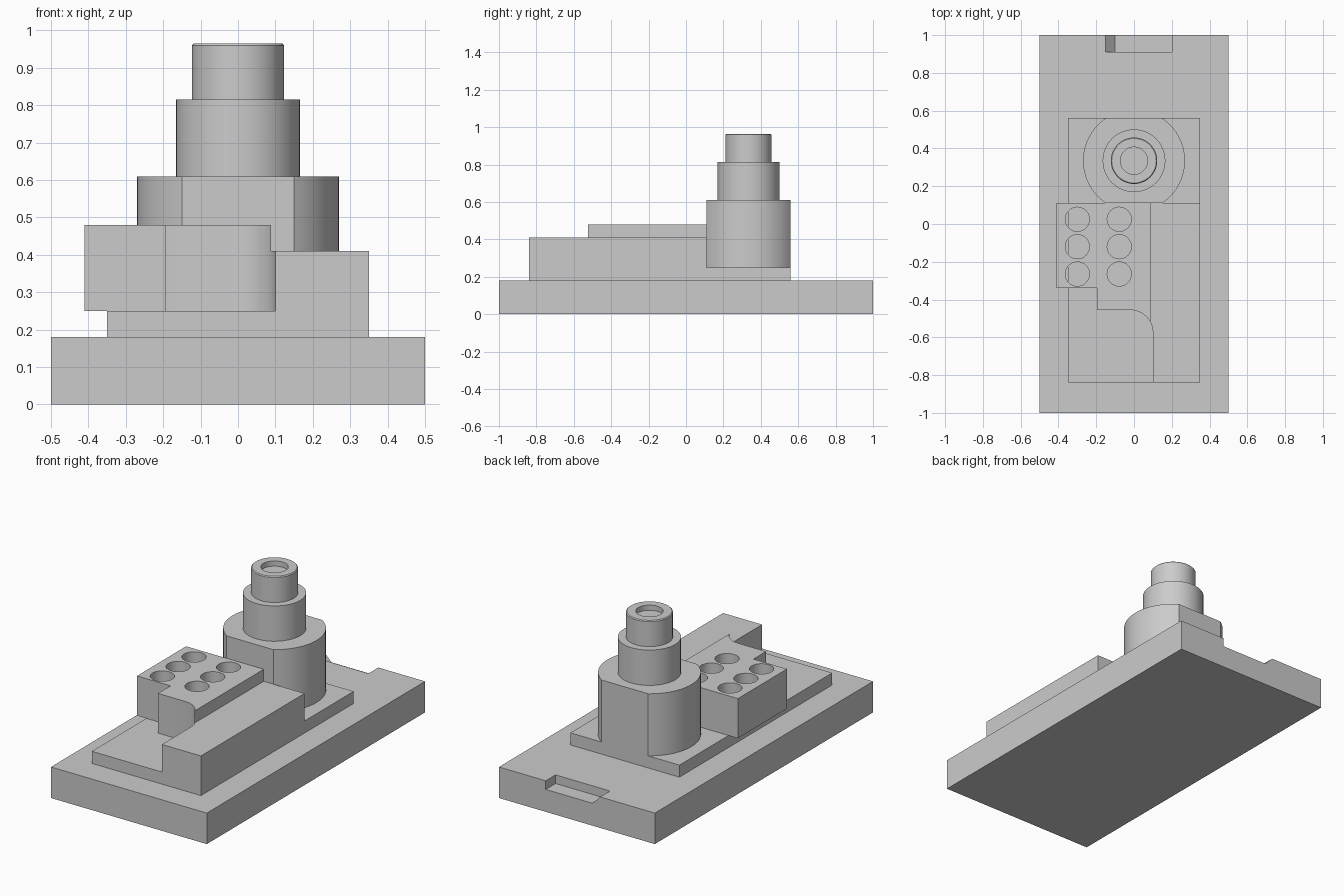
import bpy, bmesh
from math import sin, cos, pi, radians, asin
from mathutils import Vector

default = bpy.data.objects.get("Cube")
if default:
    bpy.data.objects.remove(default, do_unlink=True)

GREY = (0.6, 0.6, 0.6, 1.0)
grey = bpy.data.materials.new("plain_grey")
grey.use_nodes = True
grey.diffuse_color = GREY
grey.node_tree.nodes["Principled BSDF"].inputs["Base Color"].default_value = GREY


def finish(bm, name):
    """Turn a bmesh into a named grey object."""
    bmesh.ops.recalc_face_normals(bm, faces=bm.faces)
    mesh = bpy.data.meshes.new(name)
    bm.to_mesh(mesh)
    bm.free()
    mesh.materials.append(grey)
    obj = bpy.data.objects.new(name, mesh)
    bpy.context.collection.objects.link(obj)
    return obj


def extrude(name, points, direction):
    """Extrude a flat outline along a direction."""
    bm = bmesh.new()
    face = bm.faces.new([bm.verts.new(p) for p in points])
    moved = bmesh.ops.extrude_face_region(bm, geom=[face], use_keep_orig=True)["geom"]
    verts = [v for v in moved if isinstance(v, bmesh.types.BMVert)]
    bmesh.ops.translate(bm, verts=verts, vec=direction)
    return finish(bm, name)


def prism(name, outline, z0, z1):
    return extrude(name, [(x, y, z0) for x, y in outline], Vector((0, 0, z1 - z0)))


def box(name, x0, x1, y0, y1, z0, z1):
    return prism(name, [(x0, y0), (x1, y0), (x1, y1), (x0, y1)], z0, z1)


def arc(cx, cy, r, a0, a1, steps):
    angles = [a0 + (a1 - a0) * i / steps for i in range(steps + 1)]
    return [(cx + r * cos(a), cy + r * sin(a)) for a in angles]


def cut(obj, cutter):
    """Subtract the cutter from the object, then discard it."""
    cutter.hide_render = True
    mod = obj.modifiers.new("cut", 'BOOLEAN')
    mod.operation = 'DIFFERENCE'
    mod.solver = 'EXACT'
    mod.object = cutter
    bpy.context.view_layer.objects.active = obj
    bpy.ops.object.modifier_apply(modifier=mod.name)
    bpy.data.objects.remove(cutter, do_unlink=True)


def smooth(obj):
    obj.data.shade_smooth()
    obj.data.set_sharp_from_angle(angle=radians(30))


# Base slab with a shallow notch, sloped at one end, in its back edge
base = box("base_slab", -0.5, 0.5, -1, 1, 0, 0.18)
notch = [(-0.1, 0.91, 0.13), (0.2, 0.91, 0.13), (0.2, 0.91, 0.2), (-0.17, 0.91, 0.2)]
cut(base, extrude("notch_cutter", notch, Vector((0, 0.2, 0))))

# Mounting plate and the long side rail
box("mounting_plate", -0.35, 0.35, -0.84, 0.56, 0.18, 0.25)
box("side_rail", 0.1, 0.35, -0.84, 0.11, 0.25, 0.41)

# Holder block: stepped outline that blends into the rail with a fillet
outline = [(-0.41, 0.11), (-0.41, -0.34), (-0.195, -0.34), (-0.195, -0.455)]
outline += arc(-0.02, -0.575, 0.12, pi / 2, 0, 12) + [(0.1, 0.11)]
holder = prism("holder_block", outline, 0.25, 0.48)
cut(holder, box("edge_cutter", 0.088, 0.2, -0.7, 0.2, 0.41, 0.6))

# Two columns of three through holes
for x in (-0.3, -0.078):
    for y in (0.025, -0.12, -0.265):
        circle = arc(x, y, 0.064, 0, 2 * pi, 32)[:-1]
        cut(holder, prism("hole_cutter", circle, 0.2, 0.6))
smooth(holder)

# Tower foot: a round drum with flat front and back
TOWER_Y, R, FLAT = 0.335, 0.27, 0.225
a = asin(FLAT / R)
foot = prism("tower_foot", arc(0, TOWER_Y, R, -a, a, 20)
             + arc(0, TOWER_Y, R, pi - a, pi + a, 20), 0.25, 0.61)
smooth(foot)

# Stepped spindle with a small chamfer and a shallow bore, turned on a lathe
profile = [(0, 0.61), (0.166, 0.61), (0.166, 0.815), (0.123, 0.815), (0.123, 0.96),
           (0.118, 0.965), (0.072, 0.965), (0.072, 0.935), (0, 0.935)]
bm = bmesh.new()
verts = [bm.verts.new((r, TOWER_Y, z)) for r, z in profile]
edges = [bm.edges.new(pair) for pair in zip(verts, verts[1:])]
bmesh.ops.spin(bm, geom=verts + edges, cent=(0, TOWER_Y, 0), axis=(0, 0, 1),
               angle=2 * pi, steps=48, use_duplicate=False)
bmesh.ops.remove_doubles(bm, verts=bm.verts, dist=0.0001)
smooth(finish(bm, "tower_spindle"))
